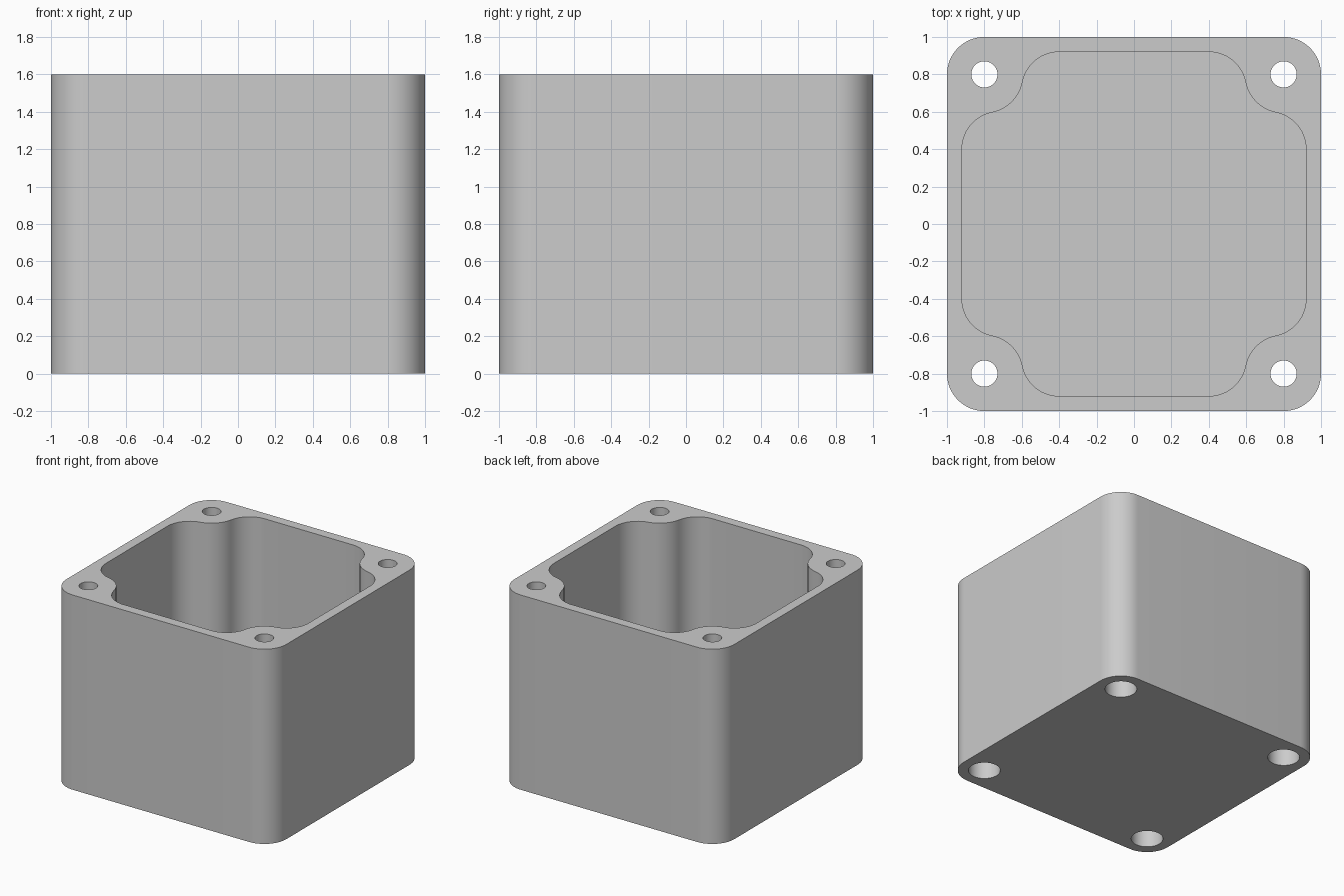
import bpy, bmesh
from math import sin, cos, pi, atan2, hypot, radians

cube = bpy.data.objects.get("Cube")
if cube:
    bpy.data.objects.remove(cube, do_unlink=True)

HEIGHT, FLOOR = 1.6, 0.08
POST = 0.8                    # screw post centre, also outer corner centre
CORNER = 0.2                  # outer corner radius
INNER, FILLET = 0.92, 0.2     # cavity half width and its fillet radius
FILLET_X = 0.4
HOLE, BORE, BORE_DEPTH = 0.07, 0.12, 0.2


def arc(cx, cy, r, a0, a1, n):
    return [(cx + r * cos(a0 + (a1 - a0) * i / n),
             cy + r * sin(a0 + (a1 - a0) * i / n)) for i in range(n + 1)]


def four_corners(points):
    """Repeat one corner's points by quarter turns into a closed outline."""
    outline = []
    for _ in range(4):
        outline += points
        points = [(-y, x) for x, y in points]
    return outline


# Cavity corner: fillet, hollow curve round the screw post, fillet
fillet_y = INNER - FILLET
dx, dy = POST - FILLET_X, POST - fillet_y
tilt = atan2(dy, dx)
post_radius = hypot(dx, dy) - FILLET
cavity_corner = (
    arc(fillet_y, FILLET_X, FILLET, 0, pi / 2 - tilt, 14)
    + arc(POST, POST, post_radius, 1.5 * pi - tilt, pi + tilt, 16)[1:-1]
    + arc(FILLET_X, fillet_y, FILLET, tilt, pi / 2, 14))
cavity = four_corners(cavity_corner)
outside = four_corners(arc(POST, POST, CORNER, 0, pi / 2, 16))

bm = bmesh.new()


def ring(points, z):
    verts = [bm.verts.new((x, y, z)) for x, y in points]
    for i, v in enumerate(verts):
        bm.edges.new((verts[i - 1], v))
    return verts


def wall(a, b):
    for i in range(len(a)):
        bm.faces.new((a[i - 1], a[i], b[i], b[i - 1]))


def cap(*rings):
    edges = [bm.edges.get((r[i - 1], r[i])) for r in rings for i in range(len(r))]
    bmesh.ops.triangle_fill(bm, edges=edges, use_beauty=True)


# Outer shell and open cavity
outer_low, outer_top = ring(outside, 0), ring(outside, HEIGHT)
cavity_low, cavity_top = ring(cavity, FLOOR), ring(cavity, HEIGHT)
wall(outer_low, outer_top)
wall(cavity_low, cavity_top)
bm.faces.new(cavity_low)

# Screw holes with wider bores from below
low_rings, top_rings = [], []
for sx in (-1, 1):
    for sy in (-1, 1):
        hole = arc(sx * POST, sy * POST, HOLE, 0, 2 * pi, 40)[:-1]
        bore = arc(sx * POST, sy * POST, BORE, 0, 2 * pi, 40)[:-1]
        levels = [ring(bore, 0), ring(bore, BORE_DEPTH),
                  ring(hole, BORE_DEPTH), ring(hole, HEIGHT)]
        for a, b in zip(levels, levels[1:]):
            wall(a, b)
        low_rings.append(levels[0])
        top_rings.append(levels[-1])

# Underside and rim
cap(outer_low, *low_rings)
cap(outer_top, cavity_top, *top_rings)
bmesh.ops.recalc_face_normals(bm, faces=bm.faces)

mesh = bpy.data.meshes.new("enclosure_box")
bm.to_mesh(mesh)
bm.free()
box = bpy.data.objects.new("enclosure_box", mesh)
bpy.context.collection.objects.link(box)

# Plain grey finish
grey = bpy.data.materials.new("light_grey")
grey.use_nodes = True
colour = (0.6, 0.6, 0.6, 1)
grey.diffuse_color = colour
grey.node_tree.nodes["Principled BSDF"].inputs["Base Color"].default_value = colour
mesh.materials.append(grey)

bpy.ops.object.select_all(action='DESELECT')
box.select_set(True)
bpy.context.view_layer.objects.active = box
bpy.ops.object.shade_smooth_by_angle(angle=radians(30))
